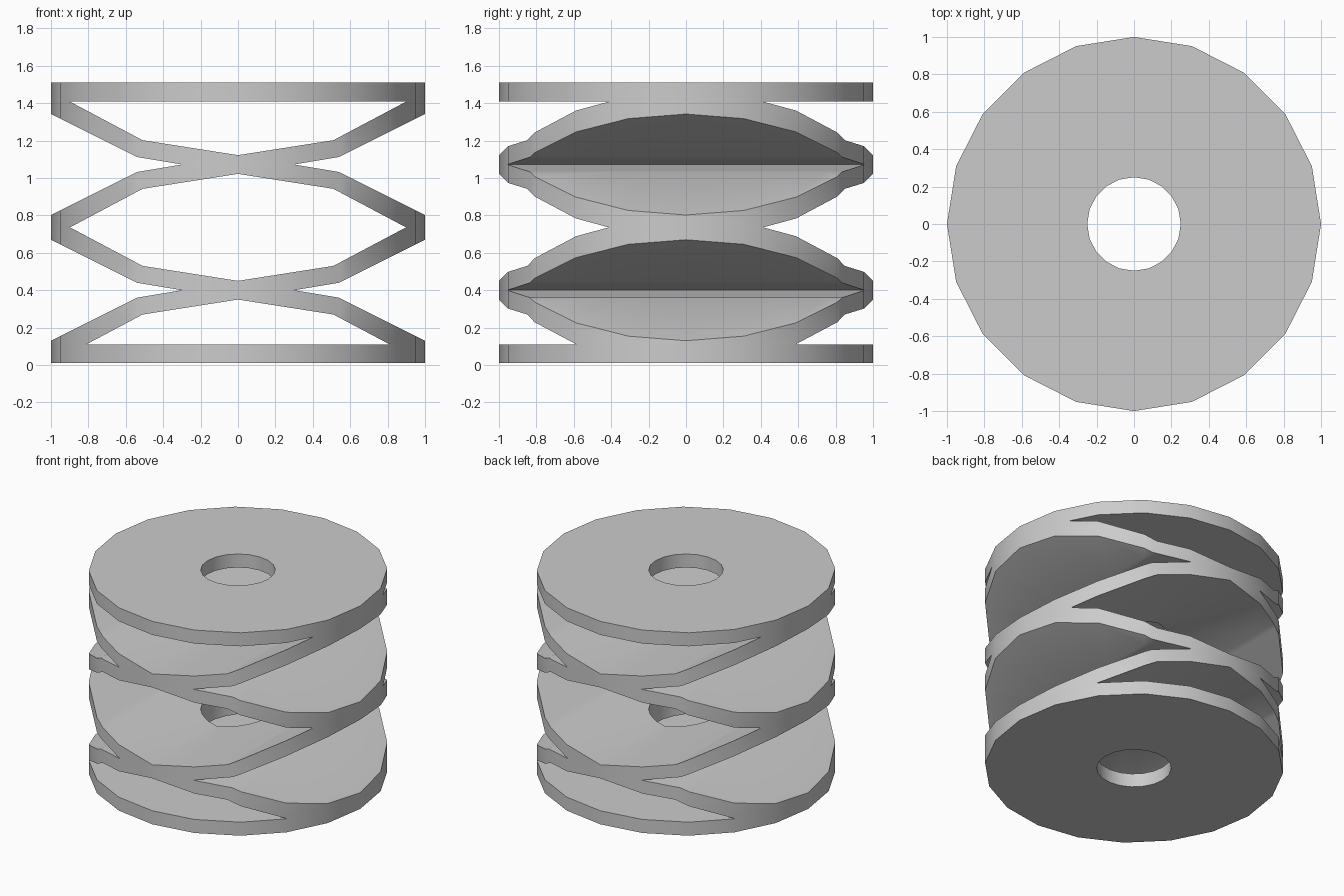
import bpy, bmesh, math
from mathutils import Vector

cube = bpy.data.objects.get("Cube")
if cube:
    bpy.data.objects.remove(cube)

OUTER, INNER, SIDES, THICK = 1.0, 0.25, 20, 0.10

grey = bpy.data.materials.new("spring grey")
grey.use_nodes = True
grey.diffuse_color = (0.6, 0.6, 0.6, 1)
grey.node_tree.nodes["Principled BSDF"].inputs["Base Color"].default_value = (0.6, 0.6, 0.6, 1)

# Bend profiles of a wavy disc: distance from the centre line, rise
LOWER = [(0, 0), (0.54, 0.09), (1, 0.32)]
UPPER = [(0, 0.10), (0.51, 0.18), (1, 0.44)]


def rise(profile, x):
    for (x0, z0), (x1, z1) in zip(profile, profile[1:]):
        if x <= x1 + 0.001:
            return z0 + (z1 - z0) * (x - x0) / (x1 - x0)


def washer_mesh():
    """Rectangular section spun into a closed washer."""
    bm = bmesh.new()
    section = [(INNER, 0), (OUTER, 0), (OUTER, THICK), (INNER, THICK)]
    verts = [bm.verts.new((r, 0, z)) for r, z in section]
    edges = [bm.edges.new((verts[i], verts[i - 1])) for i in range(4)]
    bmesh.ops.spin(bm, geom=verts + edges, cent=(0, 0, 0), axis=(0, 0, 1),
                   angle=math.tau, steps=SIDES)
    bmesh.ops.remove_doubles(bm, verts=bm.verts[:], dist=0.0001)
    return bm


def finish(bm, name, z):
    bmesh.ops.recalc_face_normals(bm, faces=bm.faces[:])
    mesh = bpy.data.meshes.new(name)
    bm.to_mesh(mesh)
    bm.free()
    mesh.materials.append(grey)
    obj = bpy.data.objects.new(name, mesh)
    obj.location.z = z
    bpy.context.collection.objects.link(obj)
    bpy.ops.object.select_all(action='DESELECT')
    obj.select_set(True)
    bpy.context.view_layer.objects.active = obj
    bpy.ops.object.shade_smooth_by_angle(angle=math.radians(30))


def wavy_disc(name, z, sign):
    """Washer creased along y; sign 1 lifts the sides, -1 drops them."""
    bm = washer_mesh()
    for x in (-0.54, -0.51, 0, 0.51, 0.54):
        bmesh.ops.bisect_plane(bm, geom=bm.verts[:] + bm.edges[:] + bm.faces[:],
                               dist=0.0001, plane_co=Vector((x, 0, 0)),
                               plane_no=Vector((1, 0, 0)))
    for v in bm.verts:
        profile = UPPER if v.co.z > THICK / 2 else LOWER
        v.co.z = sign * rise(profile, abs(v.co.x))
    finish(bm, name, z)


# Flat end washers
finish(washer_mesh(), "bottom_washer", 0.01)
finish(washer_mesh(), "top_washer", 1.41)

# Two pairs of wavy discs, each touching along its middle
for pair, base in (("lower", 0.35), ("upper", 1.022)):
    wavy_disc(pair + "_cupped_disc", base, 1)
    wavy_disc(pair + "_arched_disc", base + THICK, -1)
